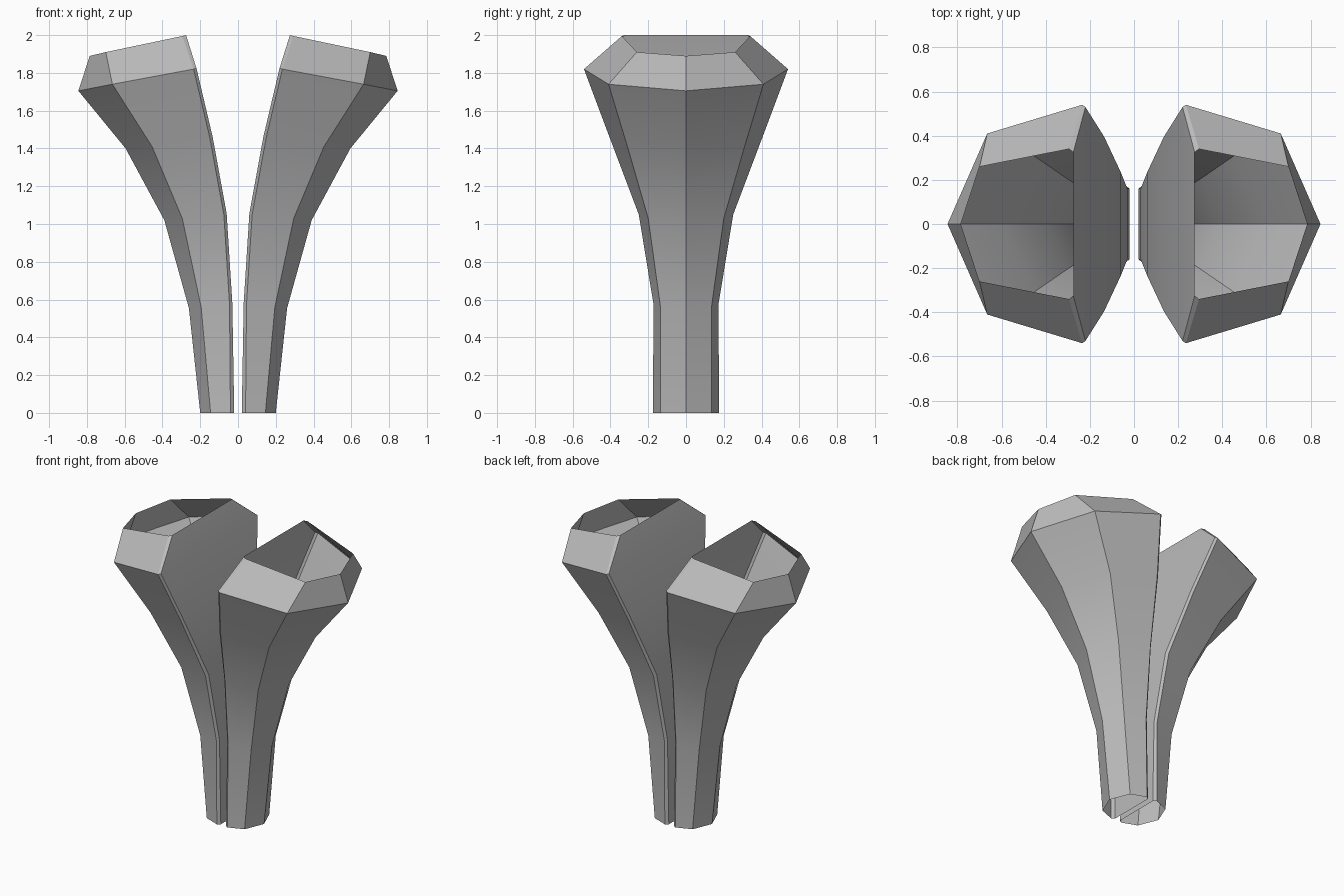
import bpy
import bmesh
import math

cube = bpy.data.objects.get("Cube")
if cube:
    bpy.data.objects.remove(cube, do_unlink=True)

grey = bpy.data.materials.new("plain grey")
grey.use_nodes = True
colour = (0.5, 0.5, 0.5, 1)
grey.diffuse_color = colour
grey.node_tree.nodes["Principled BSDF"].inputs["Base Color"].default_value = colour

# Half cross-sections from base to rim: inner corner, side, middle, outer apex
rings = [
    [(0.02, 0.16, 0), (0.04, 0.175, 0), (0.145, 0.135, 0), (0.2, 0, 0)],
    [(0.03, 0.16, 0.58), (0.045, 0.172, 0.575), (0.195, 0.135, 0.56), (0.26, 0, 0.555)],
    [(0.06, 0.235, 1.055), (0.075, 0.25, 1.05), (0.295, 0.2, 1.03), (0.39, 0, 1.02)],
    [(0.135, 0.395, 1.465), (0.15, 0.405, 1.46), (0.455, 0.31, 1.41), (0.595, 0, 1.4)],
    [(0.22, 0.53, 1.825), (0.235, 0.54, 1.82), (0.665, 0.41, 1.74), (0.845, 0, 1.705)],
    [(0.275, 0.325, 2), (0.295, 0.34, 1.995), (0.7, 0.26, 1.91), (0.785, 0, 1.89)],
]


def build_half(name, side):
    """Loft one open, flared half shell; side is +1 or -1 along x."""
    bm = bmesh.new()
    loops = []
    for ring in rings:
        inner, edge, middle, apex = ring
        front = [(x, -y, z) for x, y, z in (inner, edge, middle)]
        section = [inner] + front + [apex, middle, edge]
        loops.append([bm.verts.new((side * x, y, z)) for x, y, z in section])
    for low, high in zip(loops, loops[1:]):
        for i in range(len(low)):
            j = (i + 1) % len(low)
            quad = [low[i], low[j], high[j], high[i]]
            bm.faces.new(quad if side > 0 else quad[::-1])
    mesh = bpy.data.meshes.new(name)
    bm.to_mesh(mesh)
    bm.free()
    mesh.materials.append(grey)
    obj = bpy.data.objects.new(name, mesh)
    bpy.context.collection.objects.link(obj)
    bpy.ops.object.select_all(action="DESELECT")
    obj.select_set(True)
    bpy.context.view_layer.objects.active = obj
    bpy.ops.object.shade_smooth_by_angle(angle=math.radians(30))


build_half("left_flared_half", 1)
build_half("right_flared_half", -1)
